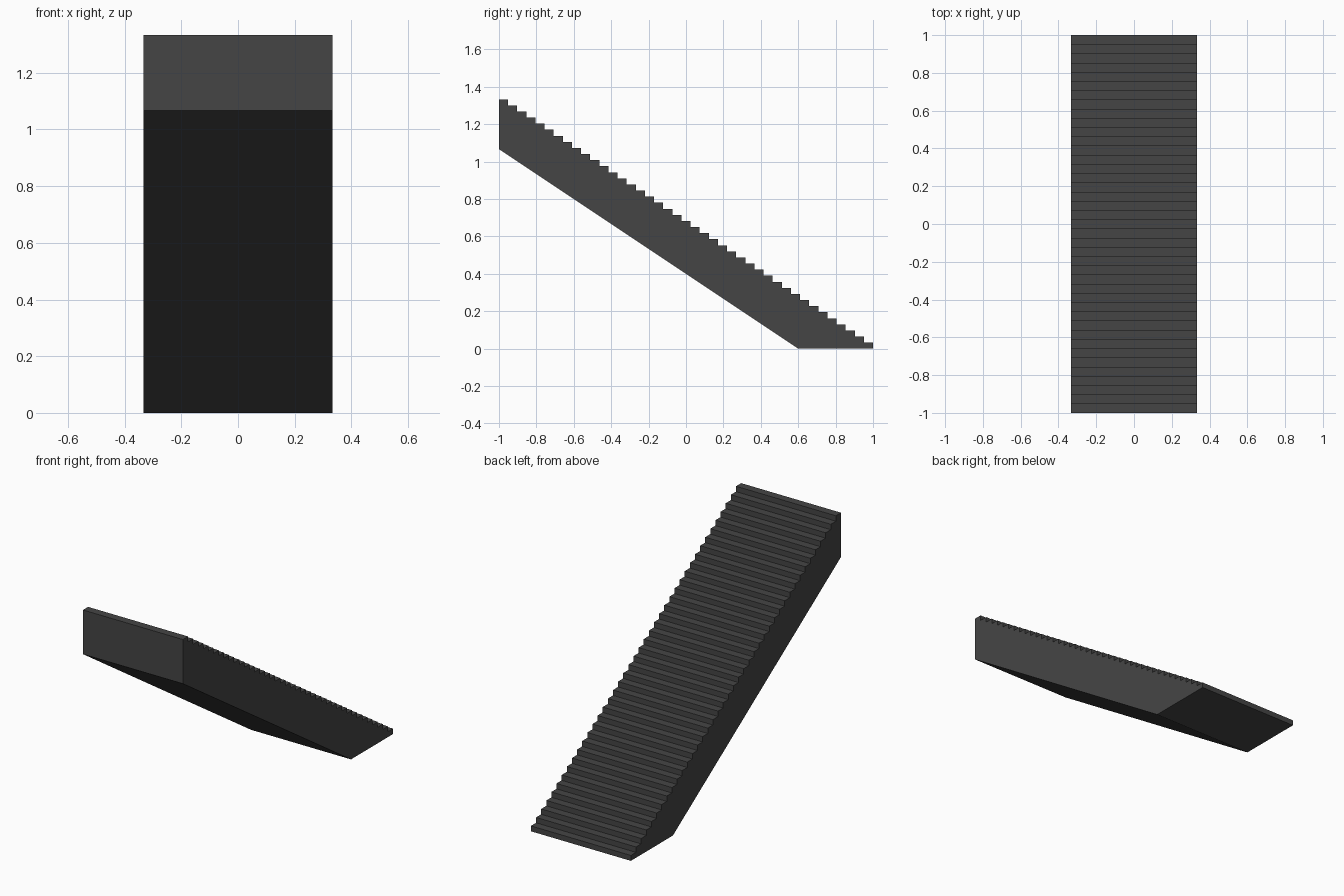
import bpy, bmesh

if "Cube" in bpy.data.objects:
    bpy.data.objects.remove(bpy.data.objects["Cube"])

STEPS = 41
HALF_WIDTH = 0.333
HEIGHT = 1.333
RUN, RISE = 2.0 / STEPS, HEIGHT / STEPS

# Side profile (y, z): sloped underside, then the stepped top from the foot up
profile = [(-1.0, 1.067), (0.6, 0.0), (1.0, 0.0)]
for i in range(STEPS):
    z = (i + 1) * RISE
    profile += [(1.0 - i * RUN, z), (1.0 - (i + 1) * RUN, z)]

# Extrude the profile across the width of the stair
bm = bmesh.new()
side = bm.faces.new([bm.verts.new((-HALF_WIDTH, y, z)) for y, z in profile])
extruded = bmesh.ops.extrude_face_region(bm, geom=[side], use_keep_orig=True)
moved = [v for v in extruded["geom"] if isinstance(v, bmesh.types.BMVert)]
bmesh.ops.translate(bm, verts=moved, vec=(2 * HALF_WIDTH, 0, 0))
bmesh.ops.recalc_face_normals(bm, faces=bm.faces)

mesh = bpy.data.meshes.new("staircase")
bm.to_mesh(mesh)
bm.free()
stair = bpy.data.objects.new("staircase", mesh)
bpy.context.collection.objects.link(stair)

# Dark grey finish
mat = bpy.data.materials.new("dark_grey")
mat.diffuse_color = (0.06, 0.06, 0.06, 1.0)
mat.use_nodes = True
mat.node_tree.nodes["Principled BSDF"].inputs["Base Color"].default_value = mat.diffuse_color
mesh.materials.append(mat)
